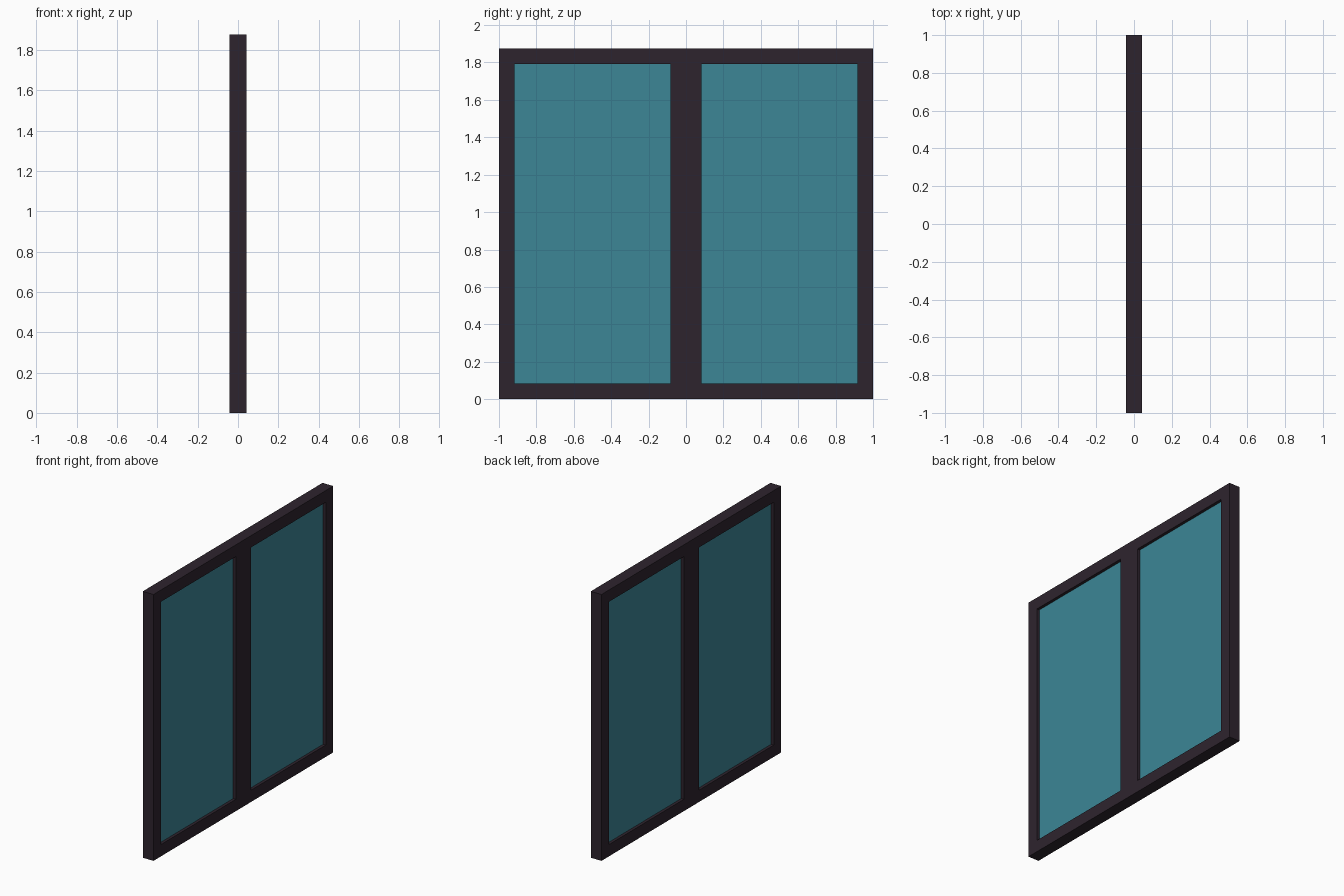
import bpy, bmesh
from mathutils import Vector

if "Cube" in bpy.data.objects:
    bpy.data.objects.remove(bpy.data.objects["Cube"])

HALF_DEPTH = 0.0417   # half thickness of the frame
GLASS_HALF = 0.021    # half thickness of the panes
BORDER = 0.083        # width of frame members
HEIGHT = 1.875


def material(name, rgb):
    m = bpy.data.materials.new(name)
    m.diffuse_color = (*rgb, 1)
    m.use_nodes = True
    m.node_tree.nodes["Principled BSDF"].inputs["Base Color"].default_value = m.diffuse_color
    return m


def slab(name, ys, zs, half, mat, skip=()):
    """Grid of cells in the y-z plane, minus skipped cells, given thickness."""
    bm = bmesh.new()
    grid = [[bm.verts.new((-half, y, z)) for z in zs] for y in ys]
    for i in range(len(ys) - 1):
        for j in range(len(zs) - 1):
            if (i, j) not in skip:
                bm.faces.new((grid[i][j], grid[i + 1][j],
                              grid[i + 1][j + 1], grid[i][j + 1]))
    ext = bmesh.ops.extrude_face_region(bm, geom=bm.faces[:], use_keep_orig=True)
    new_verts = [g for g in ext["geom"] if isinstance(g, bmesh.types.BMVert)]
    bmesh.ops.translate(bm, verts=new_verts, vec=Vector((2 * half, 0, 0)))
    bmesh.ops.recalc_face_normals(bm, faces=bm.faces[:])
    mesh = bpy.data.meshes.new(name)
    bm.to_mesh(mesh)
    bm.free()
    mesh.materials.append(mat)
    obj = bpy.data.objects.new(name, mesh)
    bpy.context.collection.objects.link(obj)
    return obj


dark = material("dark plum frame", (0.027, 0.0176, 0.027))
teal = material("teal glass", (0.045, 0.238, 0.305))

# Frame with centre mullion and two openings
ys = [-1, -1 + BORDER, -BORDER, BORDER, 1 - BORDER, 1]
zs = [0, BORDER, HEIGHT - BORDER, HEIGHT]
slab("window_frame", ys, zs, HALF_DEPTH, dark, skip={(1, 1), (3, 1)})

# Recessed panes
for name, i in (("left_pane", 1), ("right_pane", 3)):
    slab(name, ys[i:i + 2], zs[1:3], GLASS_HALF, teal)
